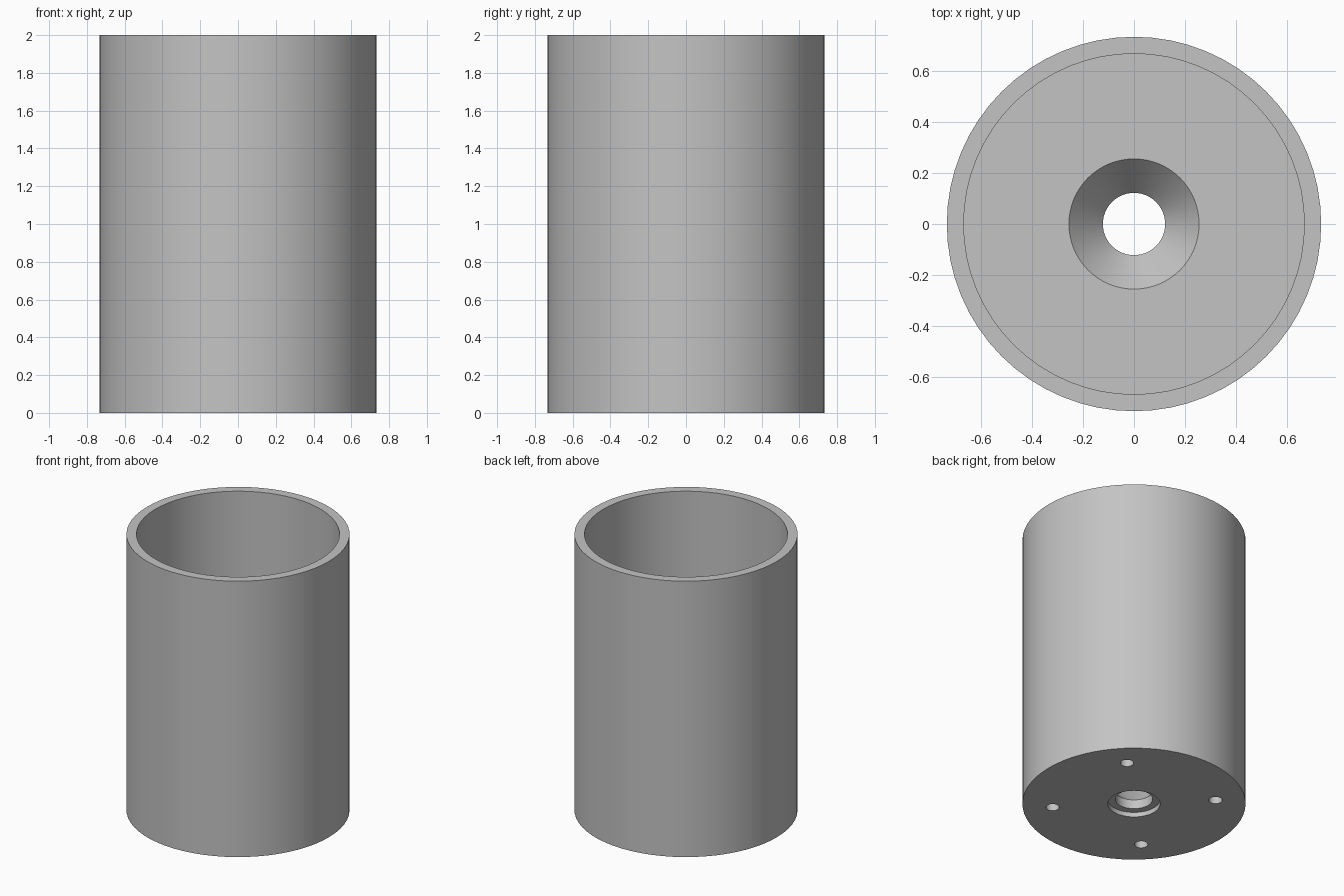
import bpy, bmesh, math
from mathutils import Matrix

cube = bpy.data.objects.get("Cube")
if cube:
    bpy.data.objects.remove(cube, do_unlink=True)

SEGMENTS = 64
HEIGHT = 2.0
OUTER_R, INNER_R = 0.733, 0.667
FLOOR_Z = 0.25
BORE_R, SINK_R, RECESS_R = 0.122, 0.255, 0.172
RECESS_Z, SINK_Z = 0.034, 0.10
HOLE_R, HOLE_CIRCLE, HOLE_DEPTH = 0.044, 0.537, 0.13

grey = bpy.data.materials.new("plain grey")
grey.use_nodes = True
colour = (0.55, 0.55, 0.55, 1)
grey.diffuse_color = colour
grey.node_tree.nodes["Principled BSDF"].inputs["Base Color"].default_value = colour


def make_object(name, bm):
    bmesh.ops.recalc_face_normals(bm, faces=bm.faces)
    mesh = bpy.data.meshes.new(name)
    bm.to_mesh(mesh)
    bm.free()
    mesh.materials.append(grey)
    obj = bpy.data.objects.new(name, mesh)
    bpy.context.collection.objects.link(obj)
    return obj


# Cup body: closed cross-section turned around z, with countersunk centre bore
profile = [
    (RECESS_R, 0), (OUTER_R, 0), (OUTER_R, HEIGHT), (INNER_R, HEIGHT),
    (INNER_R, FLOOR_Z), (SINK_R, FLOOR_Z), (BORE_R, SINK_Z),
    (BORE_R, RECESS_Z), (RECESS_R, RECESS_Z),
]
bm = bmesh.new()
rings = []
for r, z in profile:
    rings.append([bm.verts.new((r * math.cos(a), r * math.sin(a), z))
                  for a in (math.tau * i / SEGMENTS for i in range(SEGMENTS))])
for k, ring in enumerate(rings):
    following = rings[(k + 1) % len(rings)]
    for i in range(SEGMENTS):
        j = (i + 1) % SEGMENTS
        bm.faces.new((ring[i], ring[j], following[j], following[i]))
body = make_object("cup_body", bm)

# Four blind screw holes in the underside
bm = bmesh.new()
for i in range(4):
    angle = math.pi / 4 + i * math.pi / 2
    place = (Matrix.Rotation(angle, 4, 'Z')
             @ Matrix.Translation((HOLE_CIRCLE, 0, 0)))
    bmesh.ops.create_cone(bm, cap_ends=True, segments=24, radius1=HOLE_R,
                          radius2=HOLE_R, depth=2 * HOLE_DEPTH, matrix=place)
cutter = make_object("screw_hole_cutter", bm)
cutter.hide_render = True

bpy.ops.object.select_all(action='DESELECT')
body.select_set(True)
bpy.context.view_layer.objects.active = body
cut = body.modifiers.new("screw holes", 'BOOLEAN')
cut.operation = 'DIFFERENCE'
cut.solver = 'EXACT'
cut.object = cutter
bpy.ops.object.modifier_apply(modifier=cut.name)
bpy.data.objects.remove(cutter, do_unlink=True)

bpy.ops.object.shade_smooth_by_angle(angle=math.radians(30))
